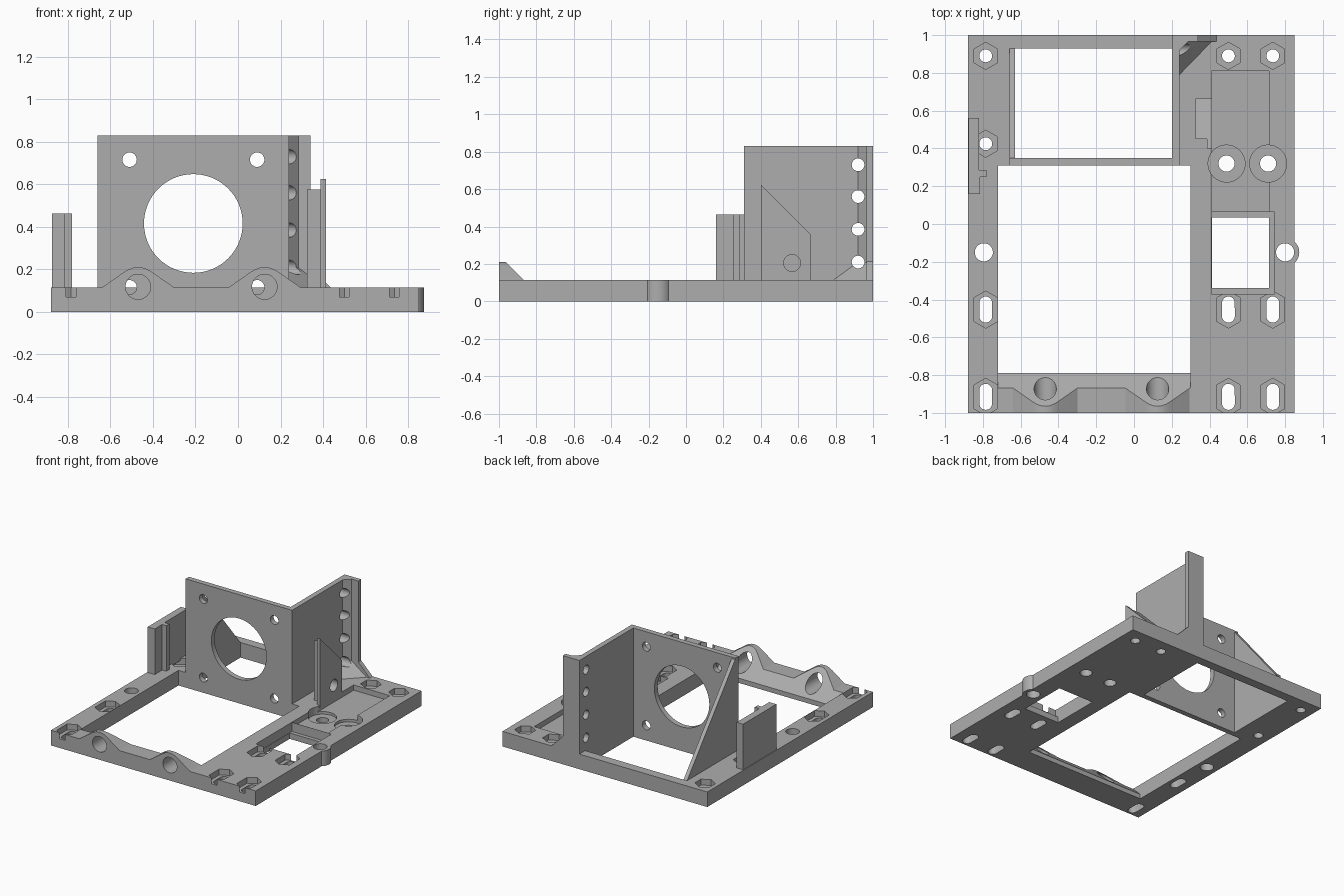
import bpy, bmesh, math
from mathutils import Vector

if "Cube" in bpy.data.objects:
    bpy.data.objects.remove(bpy.data.objects["Cube"], do_unlink=True)

grey = bpy.data.materials.new("plain grey")
grey.use_nodes = True
COLOUR = (0.42, 0.42, 0.42, 1)
grey.diffuse_color = COLOUR
grey.node_tree.nodes["Principled BSDF"].inputs["Base Color"].default_value = COLOUR

TOP = 0.115      # top of the base plate
WALL_TOP = 0.83  # top of the motor wall


def finish(name, bm):
    bmesh.ops.recalc_face_normals(bm, faces=bm.faces)
    mesh = bpy.data.meshes.new(name)
    bm.to_mesh(mesh)
    bm.free()
    mesh.materials.append(grey)
    ob = bpy.data.objects.new(name, mesh)
    bpy.context.collection.objects.link(ob)
    return ob


def prism(name, pts, axis, lo, hi):
    """Extrude a 2D outline along x (yz outline), y (xz) or z (xy)."""
    def place(p, t):
        return {"x": (t, p[0], p[1]), "y": (p[0], t, p[1]), "z": (p[0], p[1], t)}[axis]
    bm = bmesh.new()
    a = [bm.verts.new(place(p, lo)) for p in pts]
    b = [bm.verts.new(place(p, hi)) for p in pts]
    bm.faces.new(a)
    bm.faces.new(b[::-1])
    for i in range(len(pts)):
        j = (i + 1) % len(pts)
        bm.faces.new((a[i], a[j], b[j], b[i]))
    return finish(name, bm)


def box(name, x0, x1, y0, y1, z0, z1):
    return prism(name, [(x0, y0), (x1, y0), (x1, y1), (x0, y1)], "z", z0, z1)


def hull(name, points):
    bm = bmesh.new()
    for p in points:
        bm.verts.new(p)
    bmesh.ops.convex_hull(bm, input=bm.verts)
    return finish(name, bm)


def ring(cx, cy, r, n=32, stretch=0.0):
    """Regular outline with a vertex along the second axis, optionally stretched there."""
    pts = []
    for i in range(n):
        a = math.pi / 2 + math.tau * i / n
        s = math.sin(a)
        pts.append((cx + r * math.cos(a), cy + r * s + math.copysign(stretch, s)))
    return pts


def cut(ob, cutters):
    for c in cutters:
        m = ob.modifiers.new("cut", "BOOLEAN")
        m.operation, m.solver, m.object = "DIFFERENCE", "EXACT", c
    bpy.context.view_layer.update()
    mesh = bpy.data.meshes.new_from_object(
        ob.evaluated_get(bpy.context.evaluated_depsgraph_get()))
    ob.modifiers.clear()
    ob.data = mesh
    for c in cutters:
        bpy.data.objects.remove(c, do_unlink=True)


# Base plate with its two large openings
base = box("base_plate", -0.88, 0.85, -1, 1, 0, TOP)
cuts = [
    box("c", -0.72, 0.30, -1.1, 0.31, -0.1, 0.3),
    box("c", -0.63, 0.20, 0.30, 0.93, -0.1, 0.3),
    # recessed tray, window and the ledge around it
    box("c", 0.41, 0.715, 0.065, 0.81, 0.075, 0.3),
    box("c", 0.41, 0.745, -0.37, 0.064, 0.045, 0.3),
    box("c", 0.412, 0.715, -0.34, 0.035, -0.1, 0.3),
    prism("c", ring(-0.795, -0.15, 0.048), "z", -0.1, 0.3),
    prism("c", ring(0.80, -0.15, 0.048), "z", -0.1, 0.3),
]
# counterbored holes in the tray
for x in (0.49, 0.71):
    cuts.append(prism("c", ring(x, 0.32, 0.098), "z", 0.055, 0.3))
    cuts.append(prism("c", ring(x, 0.32, 0.043), "z", -0.1, 0.3))
# hexagonal nut pockets, round or slotted
nuts = [(-0.785, 0.89, 0), (0.5, 0.89, 0), (0.735, 0.89, 0), (-0.785, 0.425, 0)]
nuts += [(x, y, 0.035) for x in (-0.785, 0.5, 0.735) for y in (-0.453, -0.915)]
for x, y, s in nuts:
    cuts.append(prism("c", ring(x, y, 0.072, 6, s * 0.75), "z", 0.07, 0.3))
    cuts.append(prism("c", ring(x, y, 0.034, 24, s), "z", -0.1, 0.3))
cut(base, cuts)

# Rounded lug on the side of the plate
lug = prism("side_lug", ring(0.80, -0.15, 0.075), "z", 0, TOP)
cut(lug, [prism("c", ring(0.80, -0.15, 0.048), "z", -0.1, 0.3),
          box("c", 0.6, 0.848, -0.4, 0.1, -0.1, 0.3)])

# Front bar with two humps, sloped back and rod holes
RODS = (-0.47, 0.125)
half_hump = [(-0.17, 0), (-0.065, 0.073), (-0.045, 0.085), (-0.023, 0.093)]
hump = half_hump + [(0, 0.096)] + [(-x, z) for x, z in half_hump[::-1]]
outline = [(-0.72, 0), (-0.72, TOP)]
outline += [(x + dx, TOP + dz) for x in RODS for dx, dz in hump]
outline += [(0.30, TOP), (0.30, 0)]
bar = prism("front_bar", outline, "y", -1, -0.79)
slope = [(-0.965, 0.211), (-0.78, 0.026), (-0.7, 0.026), (-0.7, 0.4), (-0.965, 0.4)]
cut(bar, [prism("c", slope, "x", -1, 1)]
    + [prism("c", ring(x, 0.118, 0.059), "y", -1.1, -0.7) for x in RODS])

# Motor wall with bore and four screw holes
MX, MZ, SCREW = -0.21, 0.416, 0.3
wall = box("motor_wall", -0.66, 0.24, 0.31, 0.35, 0, WALL_TOP)
cut(wall, [prism("c", ring(MX, MZ, 0.232, 64), "y", 0, 0.6)]
    + [prism("c", ring(MX + sx * SCREW, MZ + sz * SCREW, 0.034), "y", 0, 0.6)
       for sx in (-1, 1) for sz in (-1, 1)])

# Triangular gusset behind the motor wall
prism("wall_gusset", [(0.34, 0.05), (0.93, 0.05), (0.93, TOP), (0.34, WALL_TOP)],
      "x", -0.66, -0.63)

# Side wall with rear flange, corner fillet and cable holes
corner = [(0.20, 0.34), (0.24, 0.34), (0.24, 0.92), (0.285, 0.965),
          (0.34, 0.965), (0.34, 1.0), (0.20, 1.0)]
side = prism("side_wall", corner, "z", 0.05, WALL_TOP)
holes = (0.21, 0.385, 0.56, 0.73)
cut(side, [prism("c", ring(0.92, z, 0.034), "x", 0, 0.6) for z in holes])

# Flared foot of the corner
foot = hull("corner_foot", [Vector(p) for p in (
    (0.24, 0.79, TOP), (0.24, 0.97, TOP), (0.415, 0.97, TOP),
    (0.24, 0.92, 0.21), (0.24, 0.97, 0.21), (0.285, 0.97, 0.21))])
cut(foot, [prism("c", ring(0.92, holes[0], 0.034), "x", 0, 0.6)])
prism("flange_foot", [(0.30, 0.1), (0.437, 0.1), (0.437, TOP), (0.34, 0.212), (0.30, 0.212)],
      "y", 0.965, 1.0)

# Left sensor post
post = [(-0.875, 0.16), (-0.815, 0.16), (-0.815, 0.25), (-0.78, 0.25),
        (-0.78, 0.285), (-0.82, 0.285), (-0.82, 0.56), (-0.875, 0.56)]
prism("sensor_post", post, "z", 0.1, 0.463)

# Sloped switch bracket: thin front fin with a thicker rear part
bracket = prism("switch_bracket", [(0.40, 0.1), (0.665, 0.1), (0.665, 0.36), (0.40, 0.625)],
                "x", 0.325, 0.413)
cut(bracket, [box("c", 0.2, 0.387, 0.3, 0.45, 0, 1),
              prism("c", ring(0.567, 0.205, 0.045), "x", 0.2, 0.6)])

# Smooth the curved surfaces, keep hard edges
bpy.ops.object.select_all(action="DESELECT")
for ob in bpy.context.collection.objects:
    if ob.type == "MESH":
        ob.select_set(True)
        bpy.context.view_layer.objects.active = ob
bpy.ops.object.shade_smooth_by_angle(angle=math.radians(30))
